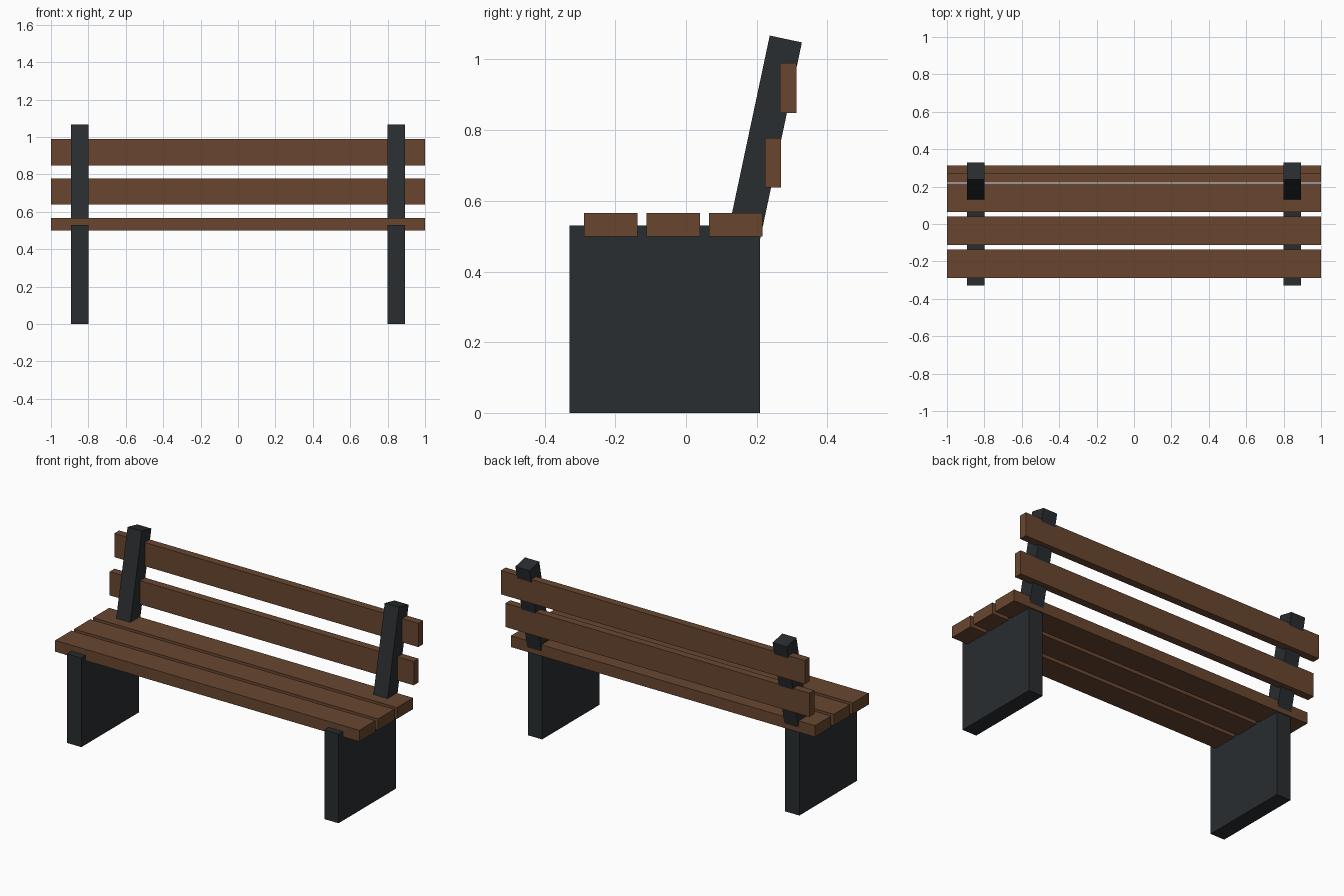
import bpy, math

if "Cube" in bpy.data.objects:
    bpy.data.objects.remove(bpy.data.objects["Cube"])


def material(name, color):
    m = bpy.data.materials.new(name)
    m.diffuse_color = (*color, 1)
    m.use_nodes = True
    m.node_tree.nodes["Principled BSDF"].inputs["Base Color"].default_value = m.diffuse_color
    return m


wood = material("brown_wood", (0.14, 0.062, 0.028))
iron = material("dark_metal", (0.022, 0.026, 0.029))


def box(name, center, size, mat, tilt=0.0):
    bpy.ops.mesh.primitive_cube_add(size=1)
    o = bpy.context.object
    o.name = name
    # Bake the size into the mesh so the tilt stays shear-free
    for v in o.data.vertices:
        v.co = [c * s for c, s in zip(v.co, size)]
    o.location = center
    o.rotation_euler.x = tilt
    o.data.materials.append(mat)
    return o


# Seat slats
for i in range(3):
    box(f"seat_slat_{i + 1}", (0, -0.213 + 0.177 * i, 0.532), (2, 0.152, 0.067), wood)

# Backrest slats, upright and stepped back
for i, (y, z) in enumerate([(0.246, 0.708), (0.289, 0.919)]):
    box(f"back_slat_{i + 1}", (0, y, z), (2, 0.046, 0.141), wood)

# Slab legs and leaning back posts on both sides
tilt = math.radians(12)
length = 0.58
top_y, top_z = 0.2825, 1.058
for side, x in (("left", -0.846), ("right", 0.846)):
    box(f"{side}_leg", (x, -0.06, 0.265), (0.093, 0.54, 0.53), iron)
    box(f"{side}_back_post",
        (x, top_y - length / 2 * math.sin(tilt), top_z - length / 2 * math.cos(tilt)),
        (0.093, 0.093, length), iron, -tilt)
